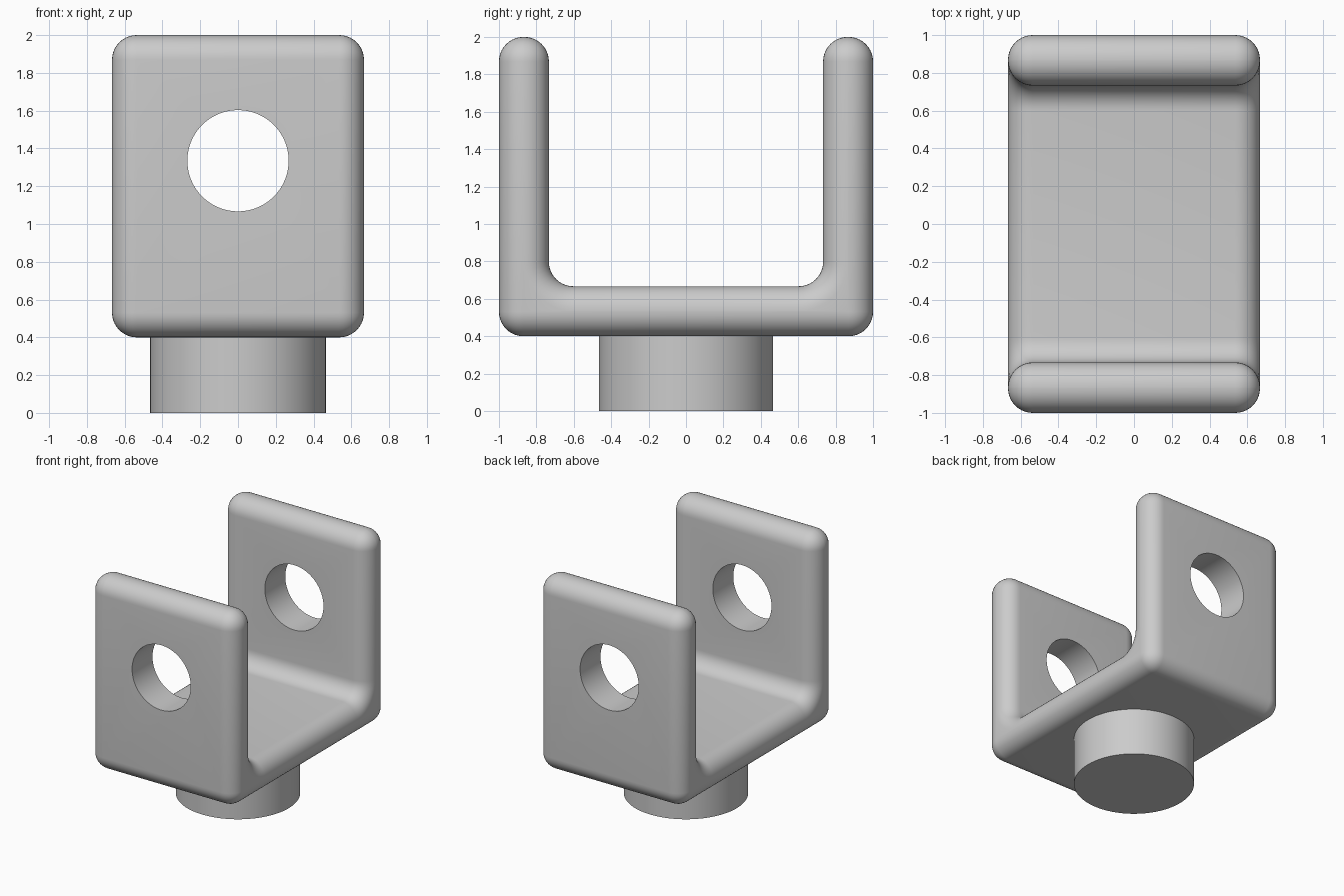
import bpy, bmesh, math
from mathutils import Vector, Matrix

cube = bpy.data.objects.get("Cube")
if cube:
    bpy.data.objects.remove(cube, do_unlink=True)

grey = bpy.data.materials.new("light_grey")
grey.use_nodes = True
grey.diffuse_color = (0.6, 0.6, 0.6, 1)
grey.node_tree.nodes["Principled BSDF"].inputs["Base Color"].default_value = (0.6, 0.6, 0.6, 1)

HALF_W, HALF_L = 0.667, 1.0
WALL, BASE_Z, TOP_Z = 0.267, 0.4, 2.0
ROUND = 0.131


def add_object(name, bm):
    bmesh.ops.recalc_face_normals(bm, faces=bm.faces)
    mesh = bpy.data.meshes.new(name)
    bm.to_mesh(mesh)
    bm.free()
    obj = bpy.data.objects.new(name, mesh)
    obj.data.materials.append(grey)
    bpy.context.scene.collection.objects.link(obj)
    return obj


def add_cylinder(name, radius, depth, matrix):
    bm = bmesh.new()
    bmesh.ops.create_cone(bm, cap_ends=True, segments=96, radius1=radius,
                          radius2=radius, depth=depth, matrix=matrix)
    return add_object(name, bm)


def smooth(obj):
    bpy.ops.object.select_all(action='DESELECT')
    obj.select_set(True)
    bpy.context.view_layer.objects.active = obj
    bpy.ops.object.shade_smooth_by_angle(angle=math.radians(35))


def round_edges(bm, edges):
    bmesh.ops.bevel(bm, geom=edges, offset=ROUND, offset_type='OFFSET',
                    segments=10, profile=0.5, affect='EDGES', clamp_overlap=False)


# U-shaped bracket: side profile extruded across the width
inner, floor = HALF_L - WALL, BASE_Z + WALL
profile = [(-HALF_L, BASE_Z), (HALF_L, BASE_Z), (HALF_L, TOP_Z), (inner, TOP_Z),
           (inner, floor), (-inner, floor), (-inner, TOP_Z), (-HALF_L, TOP_Z)]
bm = bmesh.new()
face = bm.faces.new([bm.verts.new((-HALF_W, y, z)) for y, z in profile])
ext = bmesh.ops.extrude_face_region(bm, geom=[face])
bmesh.ops.translate(bm, vec=Vector((2 * HALF_W, 0, 0)),
                    verts=[g for g in ext["geom"] if isinstance(g, bmesh.types.BMVert)])
bmesh.ops.recalc_face_normals(bm, faces=bm.faces)

# Inside fillets first, then every remaining sharp outer edge
round_edges(bm, [e for e in bm.edges if e.calc_face_angle_signed() < -0.5])
bm.normal_update()
round_edges(bm, [e for e in bm.edges if e.calc_face_angle() > 0.8])
bracket = add_object("bracket", bm)

# Pin holes through both arms
cutter = add_cylinder("pin_hole_cutter", 0.268, 3.0,
                      Matrix.Translation((0, 0, 1.335)) @ Matrix.Rotation(math.pi / 2, 4, 'X'))
cutter.hide_render = True
cut = bracket.modifiers.new("pin_holes", 'BOOLEAN')
cut.operation = 'DIFFERENCE'
cut.solver = 'EXACT'
cut.object = cutter
bpy.ops.object.select_all(action='DESELECT')
bracket.select_set(True)
bpy.context.view_layer.objects.active = bracket
bpy.ops.object.modifier_apply(modifier=cut.name)
bpy.data.objects.remove(cutter, do_unlink=True)
smooth(bracket)

# Round stem beneath the bracket
stem_height = BASE_Z + 0.02
stem = add_cylinder("stem", 0.465, stem_height, Matrix.Translation((0, 0, stem_height / 2)))
smooth(stem)
